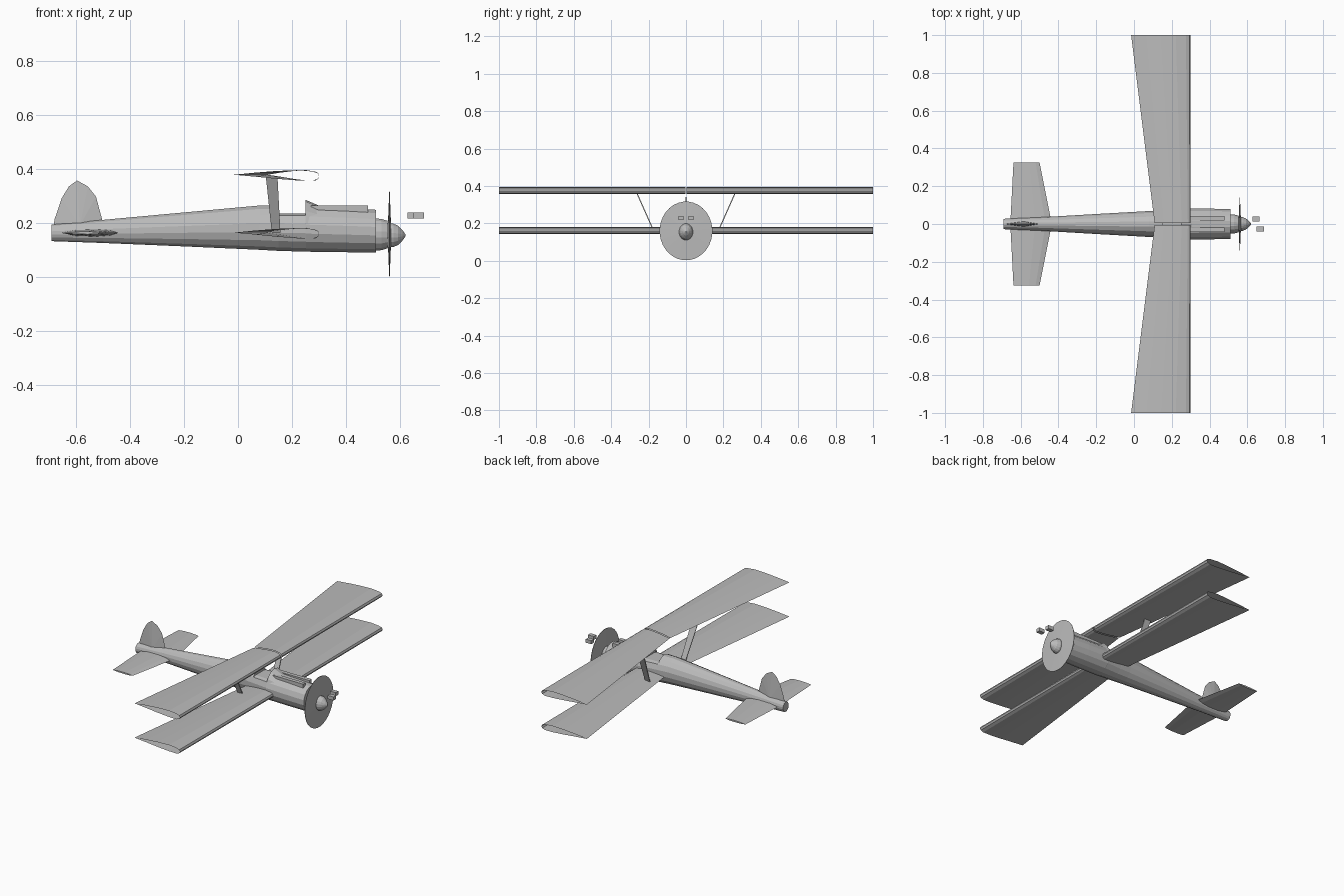
import bpy, bmesh, math
from mathutils import Vector

cube = bpy.data.objects.get("Cube")
if cube:
    bpy.data.objects.remove(cube)

grey = bpy.data.materials.new("plain_grey")
grey.use_nodes = True
COLOUR = (0.5, 0.5, 0.5, 1)
grey.diffuse_color = COLOUR
grey.node_tree.nodes["Principled BSDF"].inputs["Base Color"].default_value = COLOUR


def finish(name, bm):
    bmesh.ops.recalc_face_normals(bm, faces=bm.faces)
    me = bpy.data.meshes.new(name)
    bm.to_mesh(me)
    bm.free()
    me.materials.append(grey)
    ob = bpy.data.objects.new(name, me)
    bpy.context.scene.collection.objects.link(ob)
    return ob


def loft(name, rings, cap=True, closed=True):
    """Skin a list of equal-length point rings."""
    bm = bmesh.new()
    rows = [[bm.verts.new(p) for p in ring] for ring in rings]
    n = len(rows[0])
    for a, b in zip(rows, rows[1:]):
        for i in range(n if closed else n - 1):
            j = (i + 1) % n
            bm.faces.new((a[i], a[j], b[j], b[i]))
    if cap:
        bm.faces.new(rows[0])
        bm.faces.new(rows[-1])
    return finish(name, bm)


def oval(x, cz, ry, rz, n=16, deck=9.0):
    """Ring around the x axis, cut flat at the deck height."""
    angles = [2 * math.pi * (i + 0.5) / n for i in range(n)]
    return [(x, ry * math.cos(a), min(cz + rz * math.sin(a), deck)) for a in angles]


def box(name, lo, hi):
    rings = [[(x, lo[1], lo[2]), (x, hi[1], lo[2]), (x, hi[1], hi[2]), (x, lo[1], hi[2])]
             for x in (lo[0], hi[0])]
    return loft(name, rings)


# Fuselage: x, bottom, top, half width, deck height (low at the cockpit)
body = [(-0.69, .133, .195, .028, 9), (-0.50, .126, .213, .036, 9), (-0.20, .113, .241, .054, 9),
        (0.08, .100, .267, .070, 9), (0.15, .096, .267, .075, 9), (0.152, .096, .267, .075, .235),
        (0.25, .093, .267, .084, .235), (0.252, .093, .263, .084, 9), (0.40, .091, .257, .083, 9),
        (0.51, .090, .251, .080, 9)]
loft("fuselage", [oval(x, (b + t) / 2, w, (t - b) / 2, 16, d) for x, b, t, w, d in body])

# Nose ring, spinner and spinning propeller disc
loft("nose_ring", [oval(x, .158, .87 * r, r) for x, r in ((.50, .061), (.53, .059), (.552, .052))])
loft("spinner", [oval(x, .155, .84 * r, r)
                 for x, r in ((.55, .046), (.575, .044), (.592, .036), (.608, .02), (.62, .002))])
loft("propeller_disc", [oval(x, .16, .9 * r, r, 32)
                        for x, r in ((.554, .03), (.559, .157), (.561, .157), (.566, .03))])

# Wing section: fraction of chord from the leading edge, height
SECTION = [(0, .374), (.02, .385), (.08, .391), (.25, .396), (.5, .393), (.75, .387), (1, .379),
           (.75, .372), (.5, .364), (.25, .358), (.08, .357), (.02, .364)]


def wing(name, side, y0, drop):
    def ring(y):
        chord = 0.19 + 0.125 * y
        return [(0.30 - t * chord, side * y, z - drop) for t, z in SECTION]
    return loft(name, [ring(y0), ring(1.0)], cap=False)


def lens(y, x0, x1, half):
    shape = [(0, 0), (.25, .8), (.6, 1), (.85, .7), (1, 0), (.85, -.7), (.6, -1), (.25, -.8)]
    return [(x0 + t * (x1 - x0), y, .164 + half * h) for t, h in shape]


# Parts on both sides
for side, label in ((1, "left"), (-1, "right")):
    wing(label + "_upper_wing", side, 0.004, 0)
    wing(label + "_lower_wing", side, 0.04, 0.214)
    loft(label + "_tailplane", [lens(0, -.655, -.435, .014), lens(side * .325, -.638, -.50, .005)])
    # Slanted wing strut
    strut = []
    for x0, x1, y, z in ((.125, .157, .175, .165), (.103, .146, .267, .372)):
        strut.append([(x0, side * (y - .003), z), (x1, side * (y - .003), z),
                      (x1, side * (y + .003), z), (x0, side * (y + .003), z)])
    loft(label + "_strut", strut)
    # Gun on the cowling
    y = side * .03
    box(label + "_gun", (.27, y - .012, .225), (.48, y + .012, .265))

# Two small blocks ahead of the nose
box("left_front_block", (.627, .014, .218), (.665, .040, .240))
box("right_front_block", (.648, -.040, .218), (.688, -.014, .240))

# Windscreen: a flared arch in front of the cockpit
ARCH = [(-.082, .20), (-.066, .245), (-.035, .278), (0, .286), (.035, .278), (.066, .245), (.082, .20)]
loft("windscreen", [[(.25, y, z) for y, z in ARCH],
                    [(.305, y * .88, .17 + (z - .17) * .8) for y, z in ARCH]], cap=False, closed=False)

# Tail fin: thin outline swelling to a ridge on each side
FIN = [(-.685, .17), (-.678, .215), (-.652, .292), (-.625, .336), (-.595, .358),
       (-.555, .336), (-.525, .298), (-.50, .205), (-.49, .17)]
bm = bmesh.new()
edge = [bm.verts.new((x, 0, z)) for x, z in FIN]
for y in (-.014, .014):
    ridge = bm.verts.new((-.585, y, .19))
    for i in range(len(edge)):
        bm.faces.new((edge[i], edge[(i + 1) % len(edge)], ridge))
finish("tail_fin", bm)
